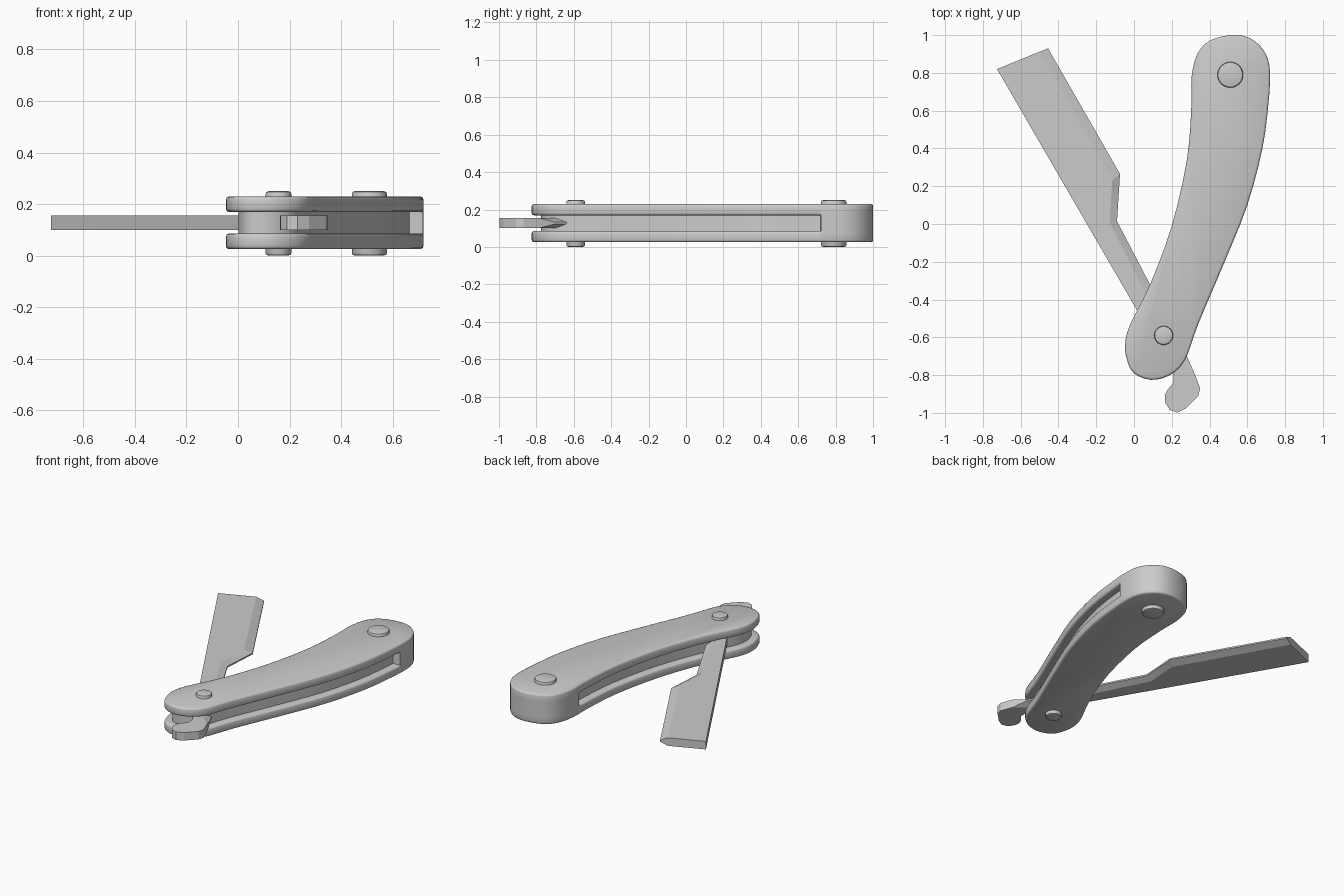
import bpy, bmesh, math
from mathutils import Vector

cube = bpy.data.objects.get("Cube")
if cube:
    bpy.data.objects.remove(cube, do_unlink=True)

grey = bpy.data.materials.new("plain_grey")
grey.use_nodes = True
colour = (0.6, 0.6, 0.6, 1)
grey.diffuse_color = colour
grey.node_tree.nodes["Principled BSDF"].inputs["Base Color"].default_value = colour


def finish(name, bm, angle=35):
    bmesh.ops.remove_doubles(bm, verts=bm.verts, dist=0.0001)
    bmesh.ops.recalc_face_normals(bm, faces=bm.faces)
    mesh = bpy.data.meshes.new(name)
    bm.to_mesh(mesh)
    bm.free()
    obj = bpy.data.objects.new(name, mesh)
    bpy.context.collection.objects.link(obj)
    mesh.materials.append(grey)
    bpy.ops.object.select_all(action="DESELECT")
    obj.select_set(True)
    bpy.context.view_layer.objects.active = obj
    bpy.ops.object.shade_smooth_by_angle(angle=math.radians(angle))
    return obj


def loft(bm, rings):
    """Skin closed rings of points and cap both ends."""
    layers = [[bm.verts.new(p) for p in ring] for ring in rings]
    n = len(rings[0])
    for low, high in zip(layers, layers[1:]):
        for i in range(n):
            j = (i + 1) % n
            bm.faces.new((low[i], low[j], high[j], high[i]))
    bm.faces.new(layers[0][::-1])
    bm.faces.new(layers[-1])


def smooth_closed(points, steps):
    """Catmull-Rom curve through a closed list of points."""
    pts = [Vector(p) for p in points]
    out = []
    for i in range(len(pts)):
        a, b, c, d = (pts[(i + k) % len(pts)] for k in (-1, 0, 1, 2))
        for s in range(steps):
            t = s / steps
            out.append(0.5 * (2 * b + (c - a) * t + (2 * a - 5 * b + 4 * c - d) * t * t
                              + (3 * b - a - 3 * c + d) * t ** 3))
    return out


# Handle: curved outline, clockwise from above, with a groove below the solid head
outline = smooth_closed([
    (.72, .78), (.712, .64), (.68, .40), (.60, .10), (.48, -.20), (.34, -.53),
    (.27, -.72), (.19, -.80), (.09, -.825), (0, -.79), (-.037, -.72), (-.047, -.635),
    (-.02, -.53), (.085, -.32), (.20, -.01), (.28, .34), (.303, .61), (.305, .78),
    (.335, .90), (.40, .97), (.51, 1.0), (.60, .99), (.67, .94), (.71, .87)], 3)

head_y = .72
path = []
for i, p in enumerate(outline):
    q = outline[(i + 1) % len(outline)]
    path.append(p)
    if (p.y - head_y) * (q.y - head_y) < 0:
        cut = p.lerp(q, (head_y - p.y) / (q.y - p.y))
        step = (q - p).normalized() * .003
        path += [cut - step, cut + step]

inward = []
for i, p in enumerate(path):
    t = (path[(i + 1) % len(path)] - path[i - 1]).normalized()
    inward.append(Vector((t.y, -t.x)))

# Half profile of the side wall: inset, height above the middle, part of groove
mid = .127
half = [(.05, .042, True), (.012, .042, True), (.003, .046, True), (0, .054, True),
        (0, .090, False), (.003, .098, False), (.012, .102, False)]
profile = [(s, -h, g) for s, h, g in reversed(half)] + half
rings = []
for inset, h, groove in profile:
    ring = []
    for p, n in zip(path, inward):
        depth = 0 if groove and p.y > head_y else inset
        q = p + n * depth
        ring.append((q.x, q.y, mid + h))
    rings.append(ring)
bm = bmesh.new()
loft(bm, rings)
finish("handle", bm, 50)

# Rivets through both ends of the handle
for name, x, y, radius in (("large_rivet", .51, .79, .068), ("pivot_rivet", .157, -.59, .05)):
    bm = bmesh.new()
    levels = [(.012, 0), (.003, .003), (0, .010), (0, .240), (.003, .247), (.012, .250)]
    loft(bm, [[(x + (radius - s) * math.cos(k * math.tau / 32),
                y + (radius - s) * math.sin(k * math.tau / 32), z)
               for k in range(32)] for s, z in levels])
    finish(name, bm)

# Blade: blunt spine and hooked tang, then the sharpened edge as outer and inner points
blunt = [(-.725, .82), (.18, -.74), (.21, -.80), (.21, -.84), (.18, -.875), (.163, -.905),
         (.165, -.945), (.19, -.985), (.23, -.998), (.275, -.975), (.34, -.91), (.35, -.87),
         (.32, -.79)]
sharp = [((.28, -.70), (.235, -.72)), ((.09, -.33), (.05, -.35)), ((-.09, .015), (-.13, .01)),
         ((-.074, .265), (-.115, .23)), ((-.455, .93), (-.50, .912))]
sections = [(p, p, .0275) for p in blunt] + [(o, i, .005) for o, i in sharp]
z0, thick = .1275, .0275
bm = bmesh.new()
loft(bm, [[(*i, z0 - thick) for o, i, h in sections],
          [(*o, z0 - h) for o, i, h in sections],
          [(*o, z0 + h) for o, i, h in sections],
          [(*i, z0 + thick) for o, i, h in sections]])
finish("blade", bm, 15)
